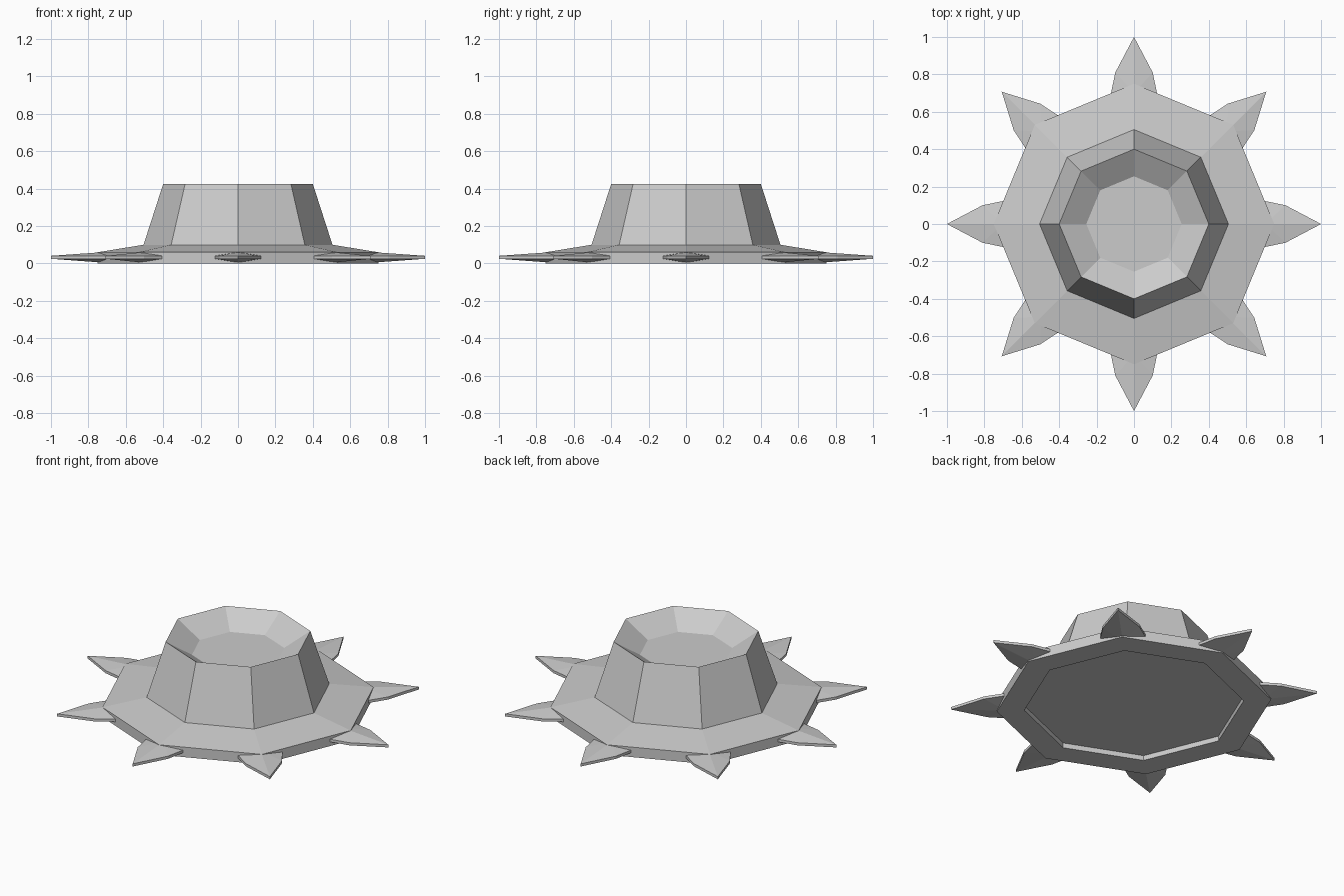
import bpy, bmesh
from math import cos, sin, pi

if "Cube" in bpy.data.objects:
    bpy.data.objects.remove(bpy.data.objects["Cube"])

SIDES = 8


def finish(name, bm):
    bmesh.ops.recalc_face_normals(bm, faces=bm.faces)
    mesh = bpy.data.meshes.new(name)
    bm.to_mesh(mesh)
    bm.free()
    obj = bpy.data.objects.new(name, mesh)
    bpy.context.collection.objects.link(obj)
    return obj


def lathe(name, profile):
    """Eight-sided turned solid; first and last rings are capped."""
    bm = bmesh.new()
    rings = [[bm.verts.new((r * cos(2 * pi * i / SIDES), r * sin(2 * pi * i / SIDES), z))
              for i in range(SIDES)] for r, z in profile]
    for a, b in zip(rings, rings[1:]):
        for i in range(SIDES):
            j = (i + 1) % SIDES
            bm.faces.new((a[i], a[j], b[j], b[i]))
    bm.faces.new(rings[0])
    bm.faces.new(rings[-1])
    return finish(name, bm)


def spike(name, angle):
    """Flat leaf-shaped blade with a raised ridge above and below."""
    outline = [(1.0, 0), (0.81, 0.10), (0.70, 0.123), (0.62, 0.125),
               (0.62, -0.125), (0.70, -0.123), (0.81, -0.10)]
    bm = bmesh.new()
    layers = []
    for edge_z, ridge_z in ((0.025, 0.003), (0.041, 0.062)):
        ring = [bm.verts.new((x, y, edge_z)) for x, y in outline]
        ridge = bm.verts.new((0.70, 0, ridge_z))
        for a, b in zip(ring, ring[1:] + ring[:1]):
            bm.faces.new((a, b, ridge))
        layers.append(ring)
    low, high = layers
    for i in range(len(outline)):
        j = (i + 1) % len(outline)
        bm.faces.new((low[i], low[j], high[j], high[i]))
    obj = finish(name, bm)
    obj.rotation_euler.z = angle
    return obj


# Body: recessed underside, sloping brim, tapered crown and sunken bowl
lathe("body", [(0.60, 0.03), (0.60, 0), (0.75, 0), (0.75, 0.06),
               (0.505, 0.10), (0.40, 0.425), (0.255, 0.335)])

# Spikes on every corner of the brim
for k in range(SIDES):
    spike(f"spike_{k + 1}", 2 * pi * k / SIDES)
